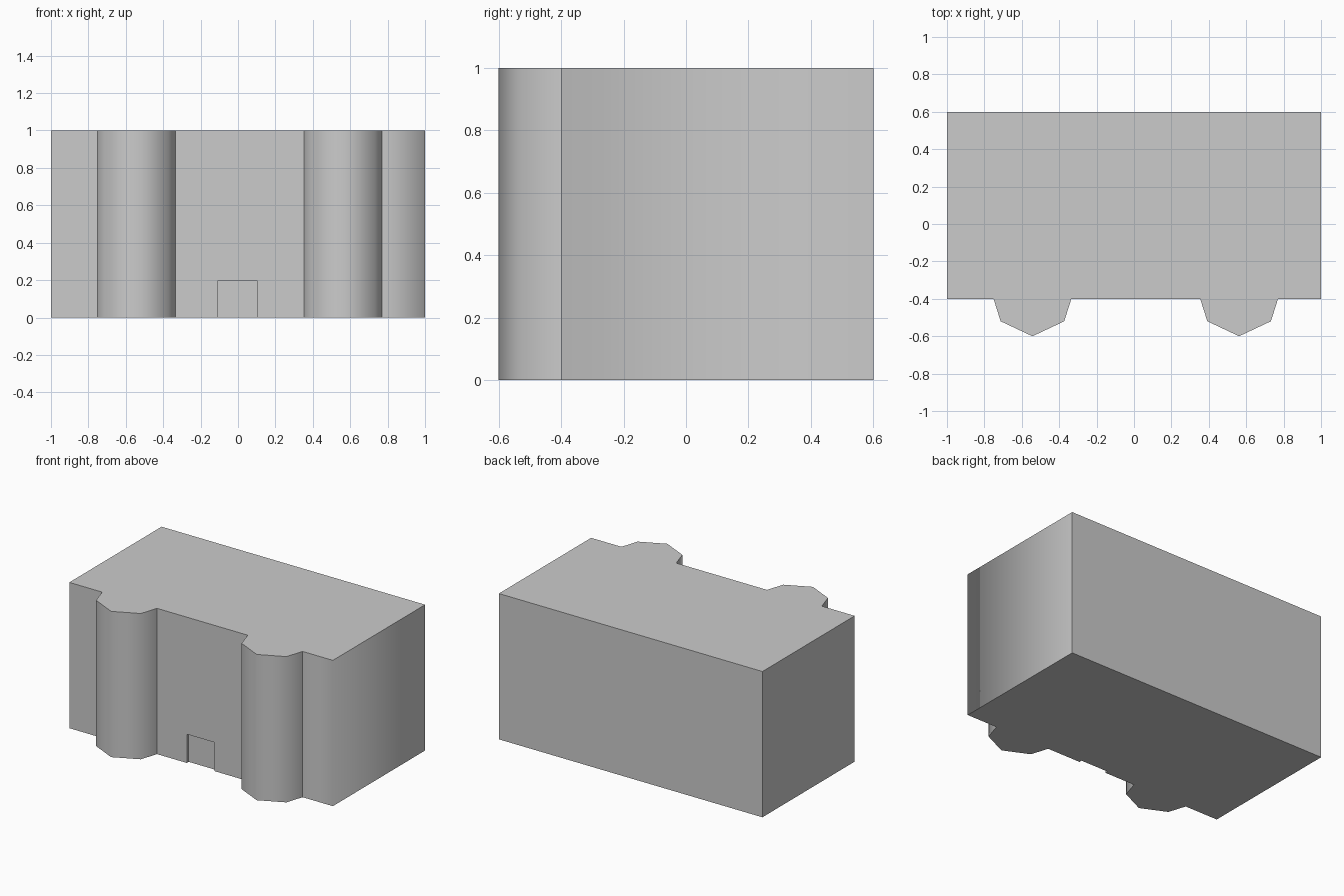
import bpy, bmesh

if "Cube" in bpy.data.objects:
    bpy.data.objects.remove(bpy.data.objects["Cube"])

FRONT, BACK, HEIGHT = -0.4, 0.6, 1.0

def bay(x):
    # five-point bay outline bulging out of the front wall
    return [(x - 0.208, FRONT), (x - 0.17, -0.52), (x, -0.6),
            (x + 0.17, -0.52), (x + 0.208, FRONT)]

def make_object(name, bm):
    bmesh.ops.recalc_face_normals(bm, faces=bm.faces[:])
    mesh = bpy.data.meshes.new(name)
    bm.to_mesh(mesh)
    bm.free()
    obj = bpy.data.objects.new(name, mesh)
    bpy.context.collection.objects.link(obj)
    return obj

# Building body: footprint with two bays, extruded upward
outline = [(-1, FRONT)] + bay(-0.543) + bay(0.562) + [(1, FRONT), (1, BACK), (-1, BACK)]
bm = bmesh.new()
base = bm.faces.new([bm.verts.new((x, y, 0)) for x, y in outline])
top = bmesh.ops.extrude_face_region(bm, geom=[base], use_keep_orig=True)
bmesh.ops.translate(bm, vec=(0, 0, HEIGHT),
                    verts=[v for v in top["geom"] if isinstance(v, bmesh.types.BMVert)])

# Rounded shading on the bays and around the front right corner
for f in bm.faces:
    c = f.calc_center_median()
    upright = 0.1 < c.z < 0.9
    f.smooth = upright and (c.y < FRONT - 0.01 or c.x > 0.8)
for e in bm.edges:
    if all(abs(v.co.x - 0.77) < 0.001 for v in e.verts):
        e.smooth = False
body = make_object("building_body", bm)

# Shallow doorway recess in the middle of the front wall
depth = 0.02
bm = bmesh.new()
bmesh.ops.create_cube(bm, size=1)
bmesh.ops.scale(bm, vec=(0.21, 0.1 + depth, 0.3), verts=bm.verts)
bmesh.ops.translate(bm, vec=(-0.003, FRONT + (depth - 0.1) / 2, 0.047), verts=bm.verts)
cutter = make_object("doorway_cutter", bm)
cutter.hide_render = True
cutter.display_type = 'WIRE'

recess = body.modifiers.new("doorway", 'BOOLEAN')
recess.operation = 'DIFFERENCE'
recess.solver = 'EXACT'
recess.object = cutter
